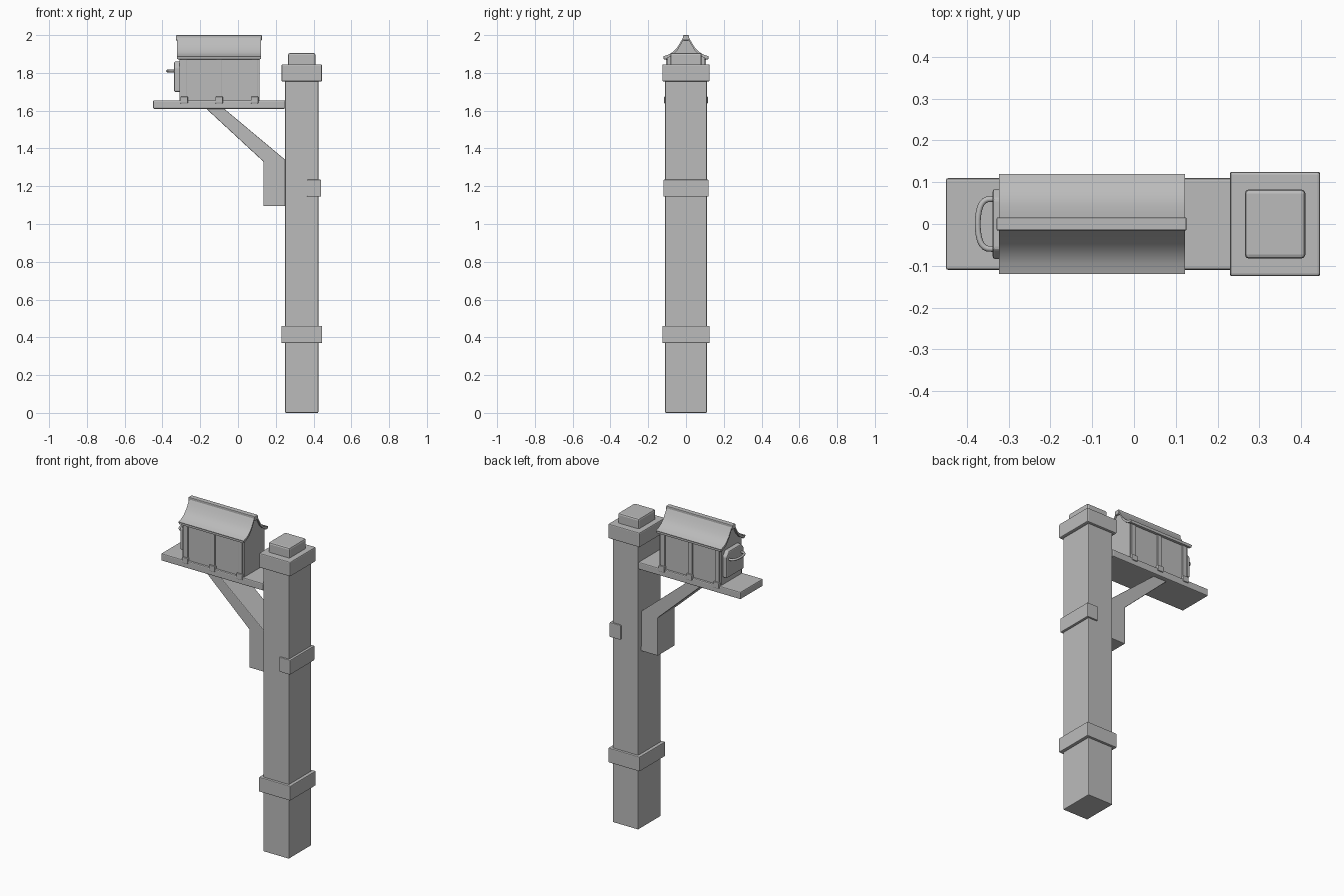
import bpy, bmesh, math
from mathutils import Vector

cube = bpy.data.objects.get("Cube")
if cube:
    bpy.data.objects.remove(cube, do_unlink=True)

grey = bpy.data.materials.new("plain_grey")
grey.use_nodes = True
COLOUR = (0.5, 0.5, 0.5, 1)
grey.diffuse_color = COLOUR
grey.node_tree.nodes["Principled BSDF"].inputs["Base Color"].default_value = COLOUR


def finish(name, bm, bevel=0.0):
    bmesh.ops.recalc_face_normals(bm, faces=bm.faces)
    mesh = bpy.data.meshes.new(name)
    bm.to_mesh(mesh)
    bm.free()
    mesh.materials.append(grey)
    obj = bpy.data.objects.new(name, mesh)
    bpy.context.collection.objects.link(obj)
    if bevel:
        mod = obj.modifiers.new("soft_edges", "BEVEL")
        mod.width = bevel
        mod.segments = 2
    return obj


def box(name, x, y, z, bevel=0.004):
    """Box from (min, max) ranges."""
    bm = bmesh.new()
    bmesh.ops.create_cube(bm, size=1)
    for v in bm.verts:
        v.co = Vector([(r[0] + r[1]) / 2 + c * (r[1] - r[0])
                       for r, c in zip((x, y, z), v.co)])
    return finish(name, bm, bevel)


def prism(name, points, offset, bevel=0.0):
    """Outline of 3D points swept along an offset."""
    bm = bmesh.new()
    face = bm.faces.new([bm.verts.new(p) for p in points])
    swept = bmesh.ops.extrude_face_region(bm, geom=[face], use_keep_orig=True)
    verts = [g for g in swept["geom"] if isinstance(g, bmesh.types.BMVert)]
    bmesh.ops.translate(bm, verts=verts, vec=offset)
    return finish(name, bm, bevel)


def sym(v):
    return (-v, v)


# Post with its bands and stepped cap
box("post", (0.25, 0.425), sym(0.11), (0, 1.80))
box("lower_band", (0.23, 0.445), sym(0.125), (0.37, 0.46))
box("middle_band", (0.365, 0.44), sym(0.12), (1.145, 1.235))
box("upper_band", (0.23, 0.445), sym(0.125), (1.755, 1.845), 0.006)
box("post_cap", (0.265, 0.41), sym(0.083), (1.83, 1.905), 0.01)

# Shelf and its angled brace
box("shelf", (-0.45, 0.25), sym(0.11), (1.61, 1.655), 0.006)
brace = [(0.25, 1.095), (0.135, 1.095), (0.135, 1.33), (-0.17, 1.612),
         (-0.075, 1.612), (0.25, 1.34)]
prism("brace", [(x, -0.083, z) for x, z in brace], (0, 0.166, 0), 0.004)

# Concave roof shell, sharing its curve with the gabled body
curve = [(0.12, 1.888), (0.095, 1.896), (0.07, 1.91), (0.045, 1.937),
         (0.028, 1.965), (0.014, 1.99)]
outer = curve + [(-y, z) for y, z in reversed(curve)]
inner = [(y * 0.96, z - 0.014) for y, z in outer]
roof = prism("roof", [(-0.323, y, z) for y, z in outer + inner[::-1]], (0.445, 0, 0))
gable = [(min(max(y, -0.098), 0.098), z - 0.01) for y, z in outer]
prism("house_body", [(-0.31, y, z) for y, z in gable + [(-0.098, 1.65), (0.098, 1.65)]],
      (0.423, 0, 0))
box("ridge_cap", (-0.329, 0.126), sym(0.016), (1.972, 2.0), 0.004)

# Wall posts with feet, and the eave strips, on both long sides
for side, label in ((-1, "front"), (1, "back")):
    def span(a, b):
        return tuple(sorted((side * a, side * b)))
    for i, x in enumerate((-0.285, -0.1, 0.088)):
        box(f"{label}_wall_post_{i + 1}", (x - 0.015, x + 0.015),
            span(0.09, 0.106), (1.65, 1.88), 0.003)
        box(f"{label}_post_foot_{i + 1}", (x - 0.02, x + 0.02),
            span(0.09, 0.116), (1.638, 1.674), 0.004)
    box(f"{label}_eave_strip", (-0.32, 0.119), span(0.1, 0.118), (1.872, 1.888), 0.002)

# Door with rounded upper corners
door = [(-0.084, 1.70), (0.084, 1.70), (0.084, 1.83), (0.06, 1.86),
        (-0.06, 1.86), (-0.084, 1.83)]
prism("door", [(-0.305, y, z) for y, z in door], (-0.033, 0, 0), 0.006)

# Bowed pull handle
path = bpy.data.curves.new("handle", "CURVE")
path.dimensions = "3D"
path.bevel_depth = 0.007
path.bevel_resolution = 2
line = path.splines.new("POLY")
line.points.add(16)
for i, p in enumerate(line.points):
    a = math.pi * i / 16
    p.co = (-0.333 - 0.041 * math.sqrt(math.sin(a) + 1e-9), 0.06 * math.cos(a), 1.81, 1)
path.materials.append(grey)
handle = bpy.data.objects.new("handle", path)
bpy.context.collection.objects.link(handle)

# Smooth the curved roof while keeping its edges crisp
bpy.context.view_layer.objects.active = roof
roof.select_set(True)
bpy.ops.object.shade_smooth_by_angle(angle=math.radians(35))
roof.select_set(False)
